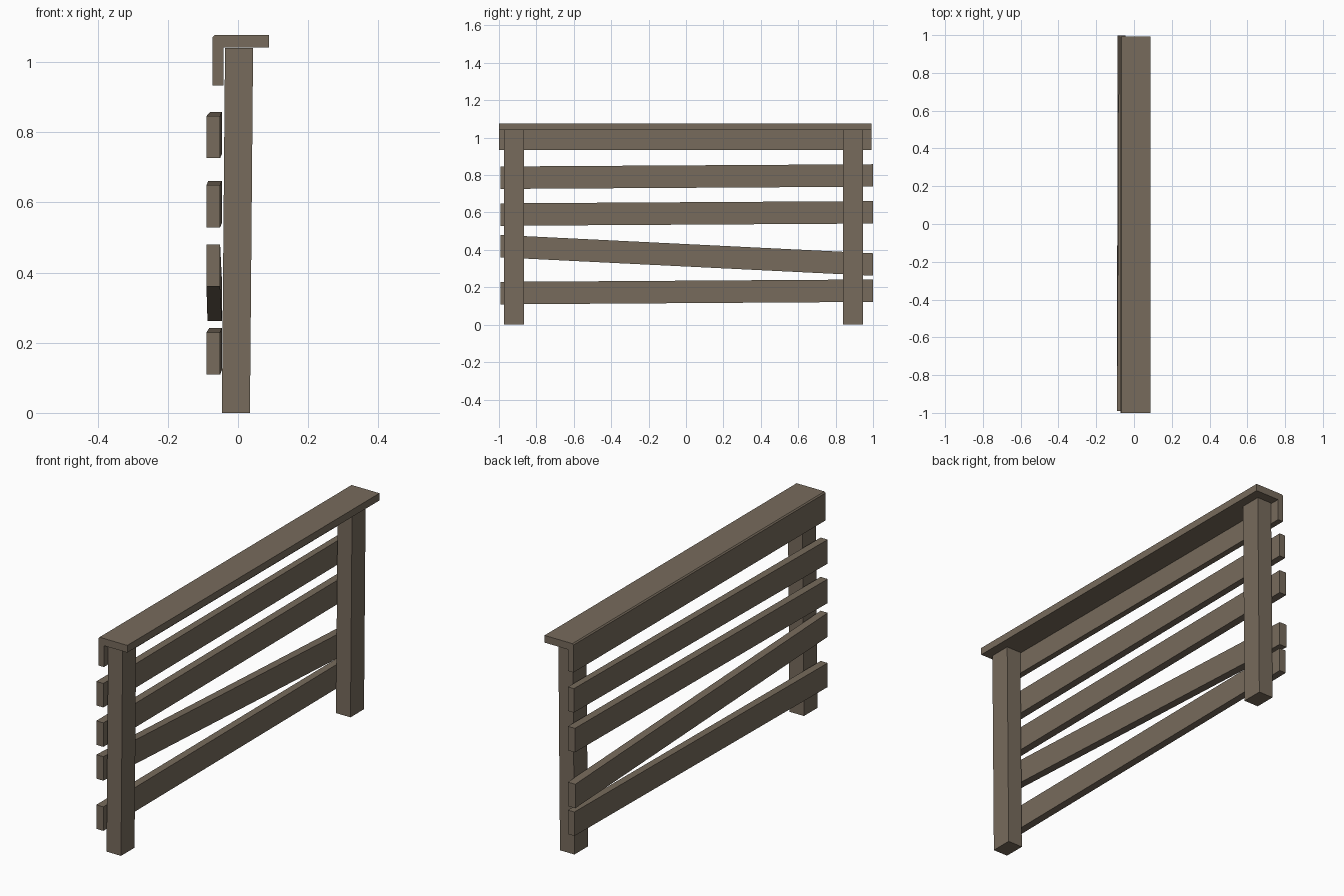
import bpy, bmesh

if "Cube" in bpy.data.objects:
    bpy.data.objects.remove(bpy.data.objects["Cube"])

wood = bpy.data.materials.new("weathered_wood")
wood.diffuse_color = (0.185, 0.147, 0.107, 1)
wood.use_nodes = True
wood.node_tree.nodes["Principled BSDF"].inputs["Base Color"].default_value = wood.diffuse_color


def loft(name, start, end):
    """Solid between two matching cross-sections (lists of 3D points)."""
    bm = bmesh.new()
    a = [bm.verts.new(p) for p in start]
    b = [bm.verts.new(p) for p in end]
    n = len(a)
    bm.faces.new(a)
    bm.faces.new(b[::-1])
    for i in range(n):
        j = (i + 1) % n
        bm.faces.new((a[i], b[i], b[j], a[j]))
    bmesh.ops.recalc_face_normals(bm, faces=bm.faces)
    me = bpy.data.meshes.new(name)
    bm.to_mesh(me)
    bm.free()
    me.materials.append(wood)
    ob = bpy.data.objects.new(name, me)
    bpy.context.collection.objects.link(ob)
    return ob


def section(y, x0, x1, z0, z1):
    return [(x0, y, z0), (x1, y, z0), (x1, y, z1), (x0, y, z1)]


def post_section(z, x0, y0):
    return [(x0, y0, z), (x0 + 0.08, y0, z),
            (x0 + 0.08, y0 + 0.107, z), (x0, y0 + 0.107, z)]


# Two slightly leaning posts
for name, y in (("front_post", -0.973), ("back_post", 0.84)):
    loft(name, post_section(0, -0.046, y), post_section(1.04, -0.037, y))

# Slats: front bottom z, back bottom z, back outer x
slats = {
    "bottom_slat": (0.109, 0.122, -0.082),
    "slanted_slat": (0.360, 0.262, -0.087),
    "middle_slat": (0.529, 0.541, -0.085),
    "upper_slat": (0.726, 0.738, -0.079),
}
for name, (zf, zb, xb) in slats.items():
    loft(name, section(-0.991, -0.090, -0.051, zf, zf + 0.12),
         section(0.999, xb, -0.046, zb, zb + 0.12))

# L-shaped handrail: flat cap with a hanging outer board
profile = [(-0.072, 0.934), (-0.042, 0.934), (-0.042, 1.041),
           (0.088, 1.041), (0.088, 1.077), (-0.066, 1.077), (-0.072, 1.071)]
loft("handrail", [(x, -1.0, z) for x, z in profile],
     [(x, 0.992, z) for x, z in profile])
